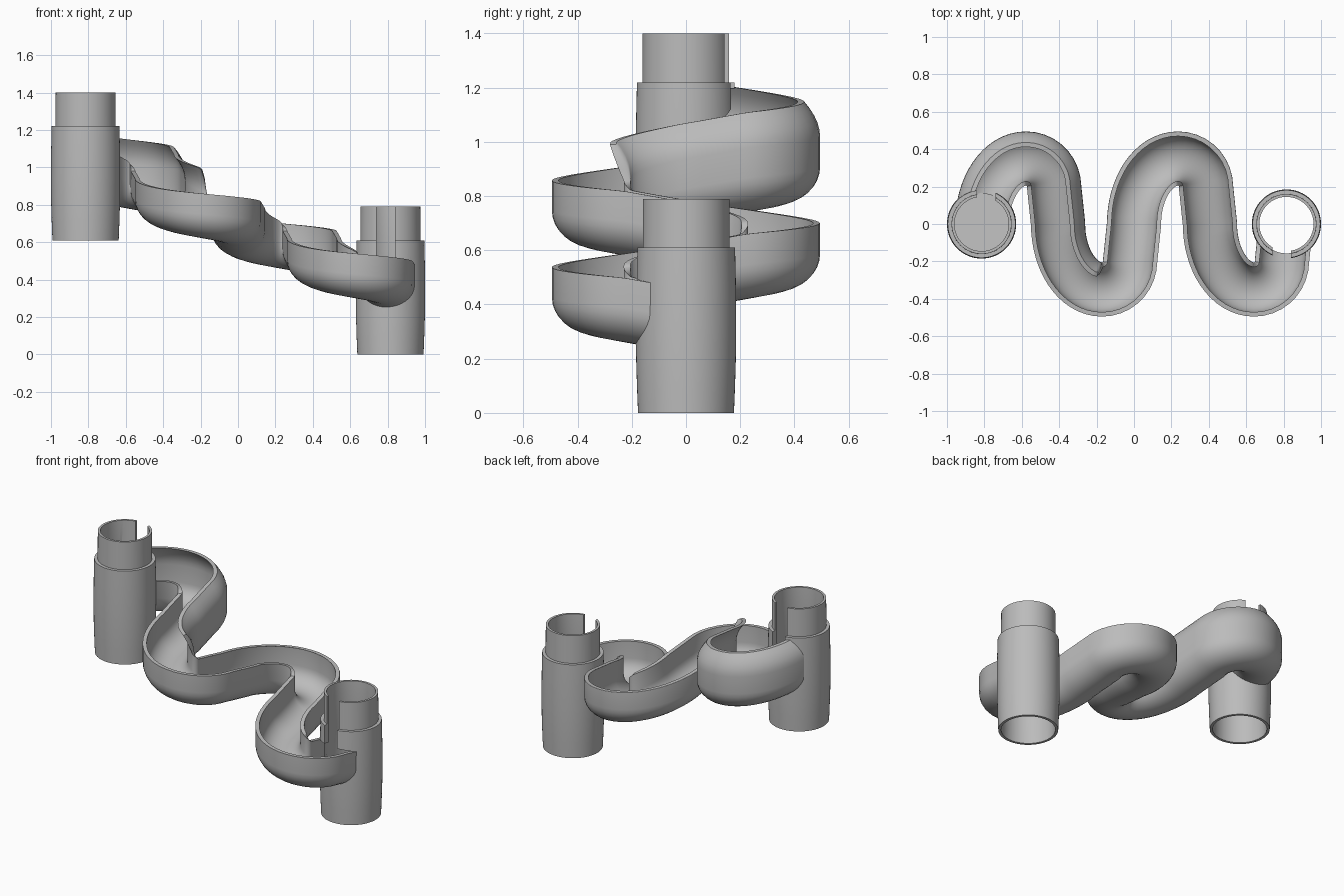
import bpy, bmesh, math
from mathutils import Vector

cube = bpy.data.objects.get("Cube")
if cube:
    bpy.data.objects.remove(cube)

grey = bpy.data.materials.new("plain grey")
grey.use_nodes = True
grey.diffuse_color = (0.5, 0.5, 0.5, 1)
grey.node_tree.nodes["Principled BSDF"].inputs["Base Color"].default_value = (0.5, 0.5, 0.5, 1)

HALF, WALL, DEPTH = 0.145, 0.024, 0.24
STEP = 0.406
TOWER_X = 0.815


def make(name, bm, hidden=False):
    bmesh.ops.recalc_face_normals(bm, faces=bm.faces)
    mesh = bpy.data.meshes.new(name)
    bm.to_mesh(mesh)
    bm.free()
    obj = bpy.data.objects.new(name, mesh)
    bpy.context.collection.objects.link(obj)
    mesh.materials.append(grey)
    obj.hide_render = hidden
    if hidden:
        obj.hide_set(True)
    return obj


def skin(rings, closed_path=False):
    """Join matching closed rings of points into a solid."""
    bm = bmesh.new()
    loops = [[bm.verts.new(p) for p in ring] for ring in rings]
    pairs = list(zip(loops, loops[1:]))
    if closed_path:
        pairs.append((loops[-1], loops[0]))
    else:
        bm.faces.new(loops[0])
        bm.faces.new(loops[-1])
    for a, b in pairs:
        for i in range(len(a)):
            j = (i + 1) % len(a)
            bm.faces.new((a[i], a[j], b[j], b[i]))
    return bm


def lathe(profile, x, z, count=64):
    rings = []
    for i in range(count):
        a = math.tau * i / count
        rings.append([(x + r * math.cos(a), r * math.sin(a), z + h) for r, h in profile])
    return skin(rings, True)


def cylinder(name, x, radius, low, high, hidden=False):
    circle = [math.tau * i / 64 for i in range(64)]
    return make(name, skin([[(x + radius * math.cos(a), radius * math.sin(a), z) for a in circle]
                            for z in (low, high)]), hidden)


def cut(obj, cutter):
    mod = obj.modifiers.new("cut", "BOOLEAN")
    mod.operation = "DIFFERENCE"
    mod.solver = "EXACT"
    mod.object = cutter


# Winding path: each bend is a long elliptic entry, a tight arc and a straight exit
path = []
for unit in range(4):
    x0, side = (unit - 2) * STEP, (-1) ** unit
    bend = []
    for i in range(16):
        a = math.pi / 2 * i / 16
        bend.append((0.235 * (1 - math.cos(a)), 0.35 * math.sin(a)))
    for i in range(9):
        a = math.pi / 2 * i / 9
        bend.append((0.235 + 0.15 * math.sin(a), 0.2 + 0.15 * math.cos(a)))
    for i in range(4):
        bend.append((0.385 + 0.021 * i / 4, 0.2 - 0.05 * i))
    path += [Vector((x0 + x, side * y)) for x, y in bend]
path.append(Vector((2 * STEP, 0)))
lengths = [0]
for a, b in zip(path, path[1:]):
    lengths.append(lengths[-1] + (b - a).length)


def trough(width, depth, rise):
    """Half-pipe section from right rim to left rim; the left rim can rise and curl in."""
    points = [(-width, 0)]
    for i in range(17):
        a = math.pi * i / 16
        points.append((-width * math.cos(a), 0.13 - DEPTH - (depth - DEPTH + 0.13) * math.sin(a)))
    points.append((width, 0))
    for i in range(1, 6):
        t = i / 5
        points.append((width - 0.45 * rise * t * t, rise * t))
    return points


def sweep(first, last, section):
    rings = []
    for k in range(first, last + 1):
        tangent = (path[min(k + 1, len(path) - 1)] - path[max(k - 1, 0)]).normalized()
        left = Vector((-tangent.y, tangent.x))
        unit = 4 * lengths[k] / lengths[-1]
        rim = 1.10 - 0.16 * unit
        rise = 0.13 * min(1, max(0.02, (1.54 - unit) / 0.08))
        rings.append([(*(path[k] + left * o), rim + h) for o, h in section(rise)])
    return skin(rings)


def shell(rise):
    return trough(HALF, DEPTH, rise) + trough(HALF - WALL, DEPTH - WALL, rise)[::-1]


def hollow(rise):
    return trough(HALF - WALL, DEPTH - WALL, rise)


end = len(path) - 1
slide = make("winding_slide", sweep(0, end, shell))

# Towers: bulging lower tube with a narrower collar on top, slotted towards the slide
outline = [(0.16, 0), (0.177, 0), (0.181, 0.1), (0.184, 0.2), (0.185, 0.33), (0.184, 0.48),
           (0.181, 0.61), (0.161, 0.61), (0.16, 0.79), (0.145, 0.79), (0.145, 0.5), (0.16, 0.42)]
towers = []
for name, side, base, slot_low, span in (("start_tower", -1, 0.61, 1.05, (0, 12)),
                                         ("end_tower", 1, 0, 0.38, (end - 12, end))):
    tower = make(name, lathe(outline, side * TOWER_X, base))
    towers.append(tower)
    # Slot through the collar
    bm = bmesh.new()
    bmesh.ops.create_cube(bm, size=1)
    for v in bm.verts:
        v.co = (side * 0.79 + v.co.x * 0.1, -side * 0.17 + v.co.y * 0.16,
                slot_low if v.co.z < 0 else base + 1)
    cut(tower, make(name + "_slot_cutter", bm, True))
    # Doorway where the slide meets the tower
    cut(tower, make(name + "_doorway_cutter", sweep(*span, hollow), True))
    # Keep the tower bore clear of slide walls
    cut(slide, cylinder(name + "_bore_cutter", side * TOWER_X, 0.157, base - 0.2, base + 1, True))

# Sloping floor inside the start tower
floor = cylinder("start_floor", -TOWER_X, 0.165, 0.86, 0.885)
for v in floor.data.vertices:
    v.co.z -= 0.12 * v.co.y

for obj in [slide, floor] + towers:
    bpy.ops.object.select_all(action="DESELECT")
    obj.select_set(True)
    bpy.context.view_layer.objects.active = obj
    for mod in list(obj.modifiers):
        bpy.ops.object.modifier_apply(modifier=mod.name)
    bpy.ops.object.shade_smooth_by_angle(angle=math.radians(35))
